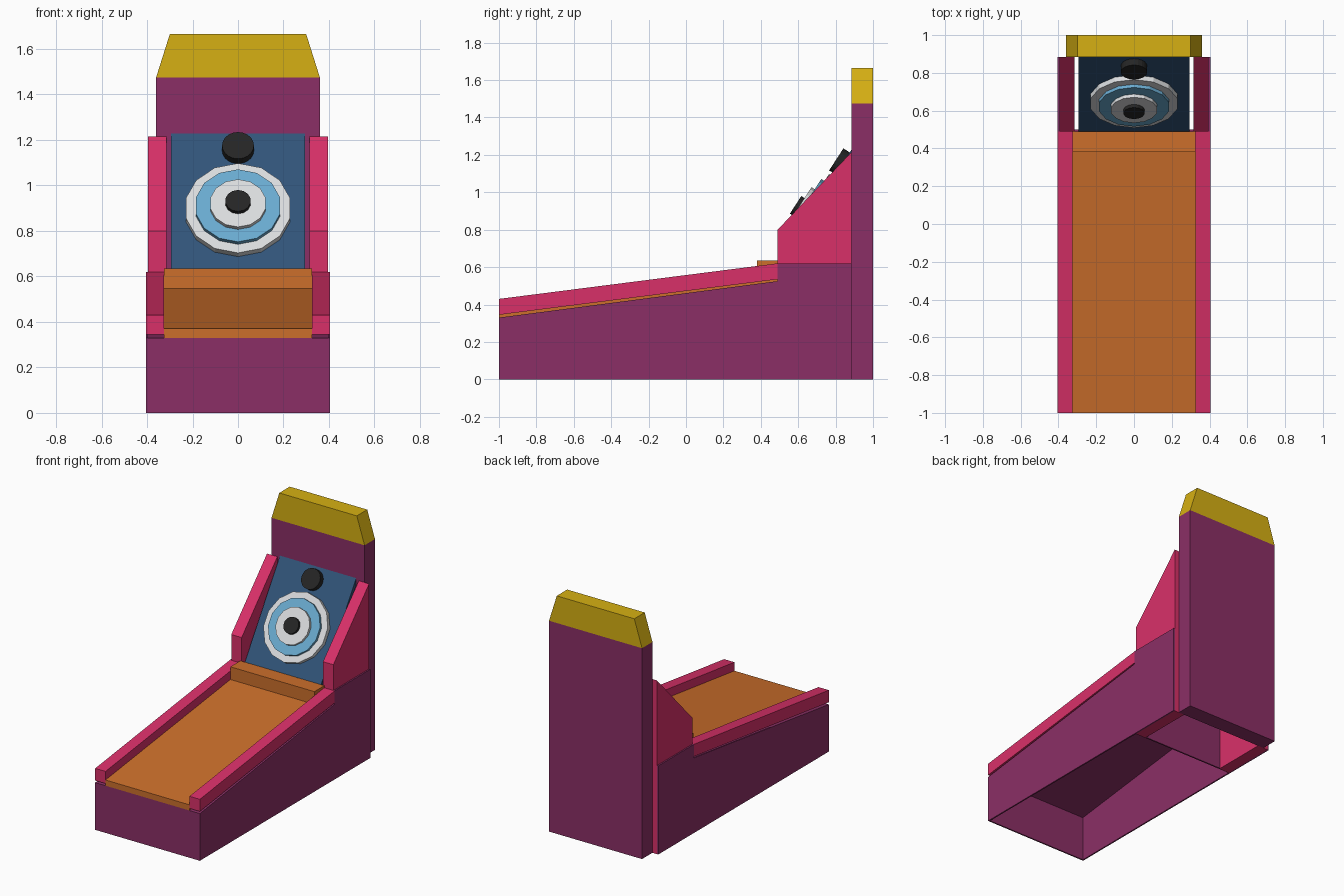
import bpy, bmesh, math
from mathutils import Vector, Matrix

cube = bpy.data.objects.get("Cube")
if cube:
    bpy.data.objects.remove(cube, do_unlink=True)


def material(name, hex_code):
    """Flat material from an sRGB hex string."""
    srgb = [int(hex_code[i:i + 2], 16) / 255 for i in (0, 2, 4)]
    lin = [c / 12.92 if c <= 0.04045 else ((c + 0.055) / 1.055) ** 2.4 for c in srgb]
    mat = bpy.data.materials.new(name)
    mat.use_nodes = True
    mat.diffuse_color = (*lin, 1)
    bsdf = next(n for n in mat.node_tree.nodes if n.type == 'BSDF_PRINCIPLED')
    bsdf.inputs["Base Color"].default_value = (*lin, 1)
    return mat


purple = material("purple", "8b2f66")
pink = material("pink", "d93069")
orange = material("orange", "cc6f2b")
yellow = material("yellow", "d6b013")
white = material("white", "dadcde")
sky_blue = material("sky blue", "6aabd0")
navy = material("navy blue", "315479")
black = material("black", "252525")


def finish(name, bm, mat):
    bmesh.ops.recalc_face_normals(bm, faces=bm.faces)
    mesh = bpy.data.meshes.new(name)
    bm.to_mesh(mesh)
    bm.free()
    mesh.materials.append(mat)
    obj = bpy.data.objects.new(name, mesh)
    bpy.context.scene.collection.objects.link(obj)
    return obj


def prism(name, profile, lo, hi, mat, axis="x"):
    """Extrude a (y, z) profile along x, or an (x, z) profile along y."""
    bm = bmesh.new()
    place = (lambda p, d: (d, p[0], p[1])) if axis == "x" else (lambda p, d: (p[0], d, p[1]))
    face = bm.faces.new([bm.verts.new(place(p, lo)) for p in profile])
    new = bmesh.ops.extrude_face_region(bm, geom=[face])["geom"]
    shift = Vector(place((0, 0), hi - lo))
    bmesh.ops.translate(bm, vec=shift, verts=[v for v in new if isinstance(v, bmesh.types.BMVert)])
    return finish(name, bm, mat)


def rect(a0, b0, a1, b1):
    return [(a0, b0), (a1, b0), (a1, b1), (a0, b1)]


def ramp(bottom, top):
    """Sloped slab profile; heights are given at the front end."""
    return [(FRONT, bottom), (STEP, bottom + RISE), (STEP, top + RISE), (FRONT, top)]


FRONT, STEP, REAR, BACK = -1.0, 0.49, 0.885, 1.0
RISE = 0.19
HALF = 0.405

# Hollow base: thin walls, sloped top, partition; open below and behind
side_profile = [(FRONT, 0), (REAR, 0), (REAR, 0.62), (STEP, 0.62), (STEP, 0.525), (FRONT, 0.33)]
panel_profile = [(STEP, 0), (REAR, 0), (REAR, 1.215), (STEP, 0.8)]
for side, s in (("left", 1), ("right", -1)):
    def mirrored(name, profile, x0, x1, mat):
        prism(f"{side}_{name}", profile, *sorted((s * x0, s * x1)), mat)
    mirrored("base_wall", side_profile, 0.395, HALF, purple)
    mirrored("lane_rail", ramp(0.345, 0.43), 0.325, HALF, pink)
    mirrored("target_side_panel", panel_profile, 0.315, 0.395, pink)
prism("base_front_wall", rect(FRONT, 0, FRONT + 0.01, 0.33), -0.395, 0.395, purple)
prism("base_top", ramp(0.315, 0.329), -0.395, 0.395, purple)
prism("base_partition", rect(STEP, 0, STEP + 0.01, 0.62), -0.315, 0.315, purple)

# Rolling lane with a raised lip at its end
prism("lane", ramp(0.33, 0.37), -0.325, 0.325, orange)
prism("lane_lip", rect(0.38, 0.54, STEP, 0.635), -0.325, 0.325, orange)

# Upright back cabinet and its tapered crown
prism("back_cabinet", rect(-0.36, 0, 0.36, 1.475), REAR, BACK, purple, "y")
crown = [(-0.36, 1.475), (0.36, 1.475), (0.3, 1.665), (-0.3, 1.665)]
prism("cabinet_crown", crown, REAR, BACK, yellow, "y")

# Tilted target board
board_low, board_high = Vector((0, STEP, 0.62)), Vector((0, REAR, 1.228))
slope = (board_high - board_low).normalized()
normal = Vector((0, -slope.z, slope.y))
board = [(STEP, 0.62), (REAR, 1.228), (REAR, 1.18), (STEP + 0.03, 0.62)]
prism("target_board", board, -0.295, 0.295, navy)


def disc(name, along, radius, start, end, sides, mat):
    """Disc lying on the board, raised along its normal."""
    bm = bmesh.new()
    bmesh.ops.create_cone(bm, cap_ends=True, segments=sides, radius1=radius,
                          radius2=radius, depth=end - start)
    turn = Matrix((Vector((1, 0, 0)), slope, normal)).transposed().to_4x4()
    centre = board_low + slope * along + normal * (start + end) / 2
    bmesh.ops.transform(bm, matrix=Matrix.Translation(centre) @ turn, verts=bm.verts)
    return finish(name, bm, mat)


# Stacked target rings and the bonus hole above
disc("target_outer_ring", 0.315, 0.235, -0.01, 0.03, 14, white)
disc("target_middle_ring", 0.315, 0.19, 0.02, 0.05, 14, sky_blue)
disc("target_inner_ring", 0.315, 0.125, 0.04, 0.07, 14, white)
disc("target_centre_hole", 0.315, 0.056, 0.06, 0.09, 14, black)
disc("bonus_hole", 0.637, 0.07, -0.005, 0.04, 20, black)
